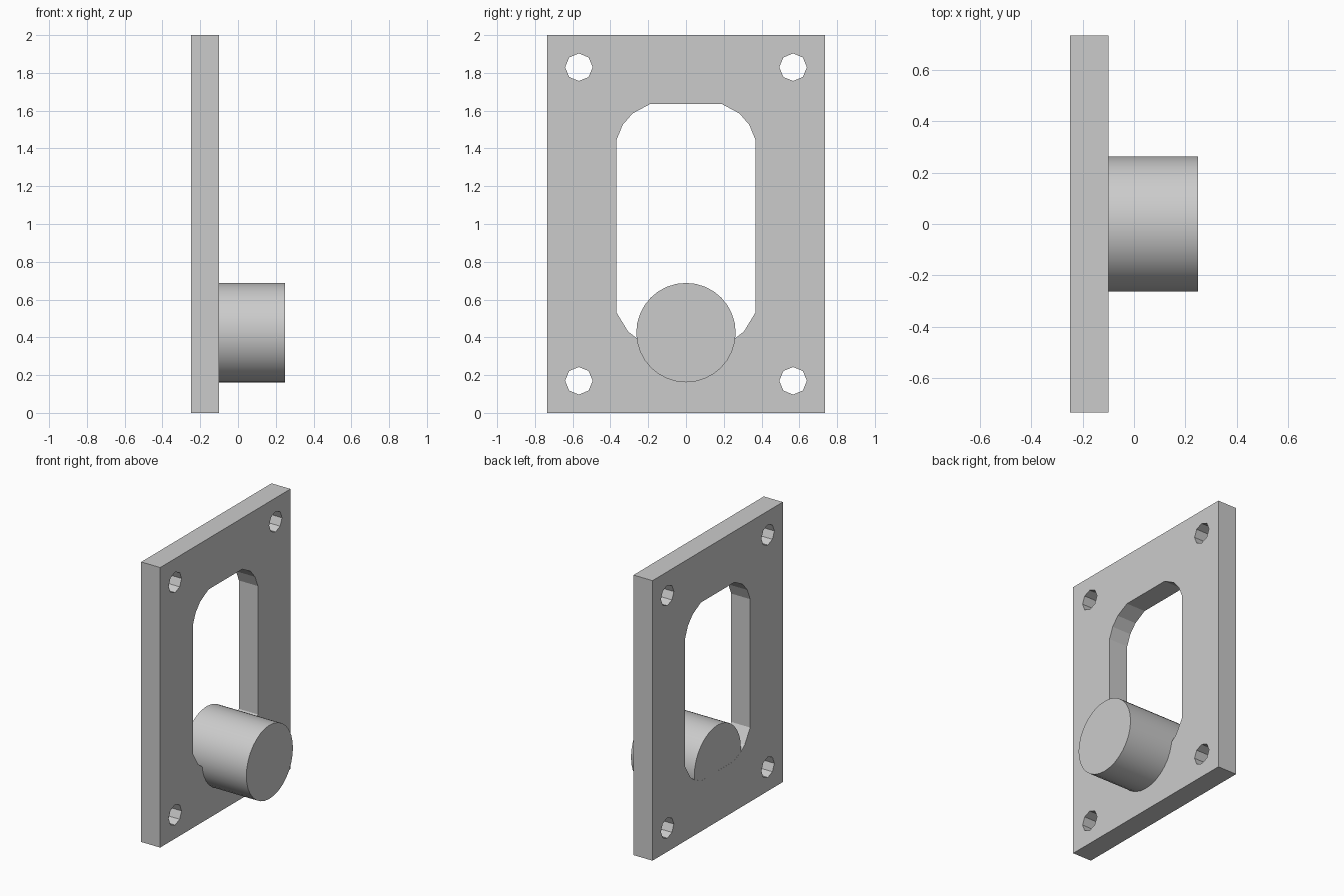
import bpy, bmesh
from math import sin, cos, tau
from mathutils import Matrix, Vector

if "Cube" in bpy.data.objects:
    bpy.data.objects.remove(bpy.data.objects["Cube"])

BACK, FACE, TIP = -0.25, -0.10, 0.25
HALF_W, HEIGHT = 0.735, 2.0

grey = bpy.data.materials.new("plain grey")
grey.use_nodes = True
grey.diffuse_color = (0.6, 0.6, 0.6, 1)
grey.node_tree.nodes["Principled BSDF"].inputs["Base Color"].default_value = (0.6, 0.6, 0.6, 1)


def finish(bm, name):
    bmesh.ops.recalc_face_normals(bm, faces=bm.faces)
    mesh = bpy.data.meshes.new(name)
    bm.to_mesh(mesh)
    bm.free()
    mesh.materials.append(grey)
    obj = bpy.data.objects.new(name, mesh)
    bpy.context.collection.objects.link(obj)
    return obj


def ring(y, z, radius, sides):
    return [(y + radius * cos(tau * i / sides), z + radius * sin(tau * i / sides))
            for i in range(sides)]


# Plate outline, window and four bolt holes
outline = [(-HALF_W, 0), (HALF_W, 0), (HALF_W, HEIGHT), (-HALF_W, HEIGHT)]
half_window = [(0.18, 0.36), (0.26, 0.395), (0.306, 0.43), (0.367, 0.53),
               (0.367, 1.447), (0.335, 1.525), (0.283, 1.585), (0.19, 1.635)]
window = half_window + [(-y, z) for y, z in reversed(half_window)]
holes = [ring(y, z, 0.073, 8) for y in (-0.567, 0.567) for z in (0.17, 1.83)]

bm = bmesh.new()
for loop in [outline, window] + holes:
    verts = [bm.verts.new((BACK, y, z)) for y, z in loop]
    for a, b in zip(verts, verts[1:] + verts[:1]):
        bm.edges.new((a, b))
bmesh.ops.triangle_fill(bm, edges=bm.edges[:], use_beauty=True, use_dissolve=False)
extruded = bmesh.ops.extrude_face_region(bm, geom=bm.faces[:], use_keep_orig=True)
moved = [g for g in extruded["geom"] if isinstance(g, bmesh.types.BMVert)]
bmesh.ops.translate(bm, verts=moved, vec=Vector((FACE - BACK, 0, 0)))
finish(bm, "mounting_plate")

# Round boss, passing through the plate to its back
start = BACK + 0.0005
bm = bmesh.new()
bmesh.ops.create_cone(
    bm, cap_ends=True, segments=32, radius1=0.263, radius2=0.263, depth=TIP - start,
    matrix=Matrix.Translation(((TIP + start) / 2, 0, 0.425)) @ Matrix.Rotation(tau / 4, 4, "Y"))
boss = finish(bm, "round_boss")
bpy.context.view_layer.objects.active = boss
boss.select_set(True)
bpy.ops.object.shade_smooth_by_angle(angle=0.6)
